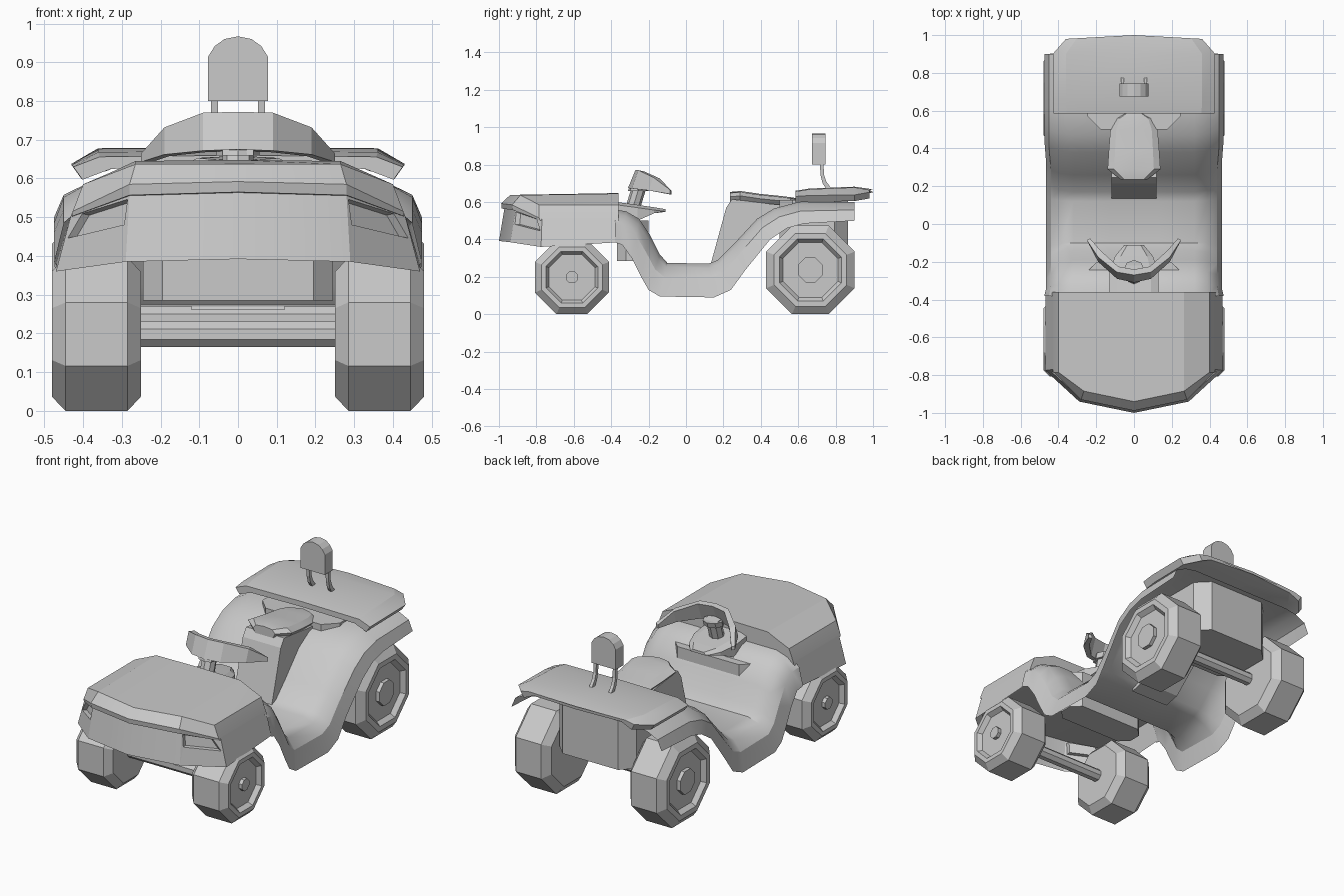
import bpy, bmesh, math
from mathutils import Vector

cube = bpy.data.objects.get("Cube")
if cube:
    bpy.data.objects.remove(cube, do_unlink=True)

grey = bpy.data.materials.new("plain_grey")
grey.use_nodes = True
colour = (0.588, 0.588, 0.588, 1)
grey.diffuse_color = colour
for node in grey.node_tree.nodes:
    if node.type == 'BSDF_PRINCIPLED':
        node.inputs["Base Color"].default_value = colour


def build(name, verts, faces, smooth=0, sheet=False, fill=False):
    """Make an object; open sheets are turned to face up."""
    mesh = bpy.data.meshes.new(name)
    mesh.from_pydata([tuple(v) for v in verts], [], faces)
    bm = bmesh.new()
    bm.from_mesh(mesh)
    bmesh.ops.remove_doubles(bm, verts=bm.verts, dist=0.0005)
    if fill:
        bmesh.ops.holes_fill(bm, edges=bm.edges, sides=0)
    bmesh.ops.recalc_face_normals(bm, faces=bm.faces)
    if sheet and sum(f.normal.z * f.calc_area() for f in bm.faces) < 0:
        bmesh.ops.reverse_faces(bm, faces=bm.faces)
    bm.to_mesh(mesh)
    bm.free()
    mesh.materials.append(grey)
    obj = bpy.data.objects.new(name, mesh)
    bpy.context.collection.objects.link(obj)
    if smooth:
        bpy.ops.object.select_all(action='DESELECT')
        obj.select_set(True)
        bpy.context.view_layer.objects.active = obj
        bpy.ops.object.shade_smooth_by_angle(angle=math.radians(smooth))
    return obj


def sym(half):
    """Mirror points running from the centre outwards."""
    return [(-p[0], *p[1:]) for p in reversed(half[1:])] + list(half)


def grid(name, rows, around=False, along=False, caps=False, skip=(), **kw):
    """Skin rows of points; optionally close each row, or last to first."""
    n, m = len(rows[0]), len(rows)
    faces = []
    for r in range(m if along else m - 1):
        for c in range(n if around else n - 1):
            if c not in skip:
                a, b, d = r * n, (r + 1) % m * n, (c + 1) % n
                faces.append((a + c, a + d, b + d, b + c))
    if caps:
        faces += [tuple(range(n)), tuple(range((m - 1) * n, m * n))]
    return build(name, [p for row in rows for p in row], faces, **kw)


def prism(name, pts, axis, a, b):
    """Extrude a flat outline along one axis."""
    rows = []
    for t in (a, b):
        row = []
        for p in pts:
            q = list(p)
            q.insert(axis, t)
            row.append(q)
        rows.append(row)
    return grid(name, rows, around=True, caps=True)


def lathe(name, profile, y, z, side=1):
    """Eight sided turning about the x axis; profile is (x, flat radius)."""
    rows = []
    for x, r in profile:
        r /= math.cos(math.pi / 8)
        ring = [math.pi / 8 + i * math.pi / 4 for i in range(8)]
        rows.append([(side * x, y + r * math.cos(t), z + r * math.sin(t)) for t in ring])
    return grid(name, rows, around=True, caps=True)


# Wrap-over body tub: crown line (y, z) and skirt edge (y, z) at each station
stations = [
    (-.38, .56, -.38, .385), (-.32, .55, -.34, .37), (-.25, .51, -.29, .3),
    (-.19, .42, -.24, .2), (-.14, .32, -.2, .13), (-.1, .275, -.14, .095),
    (.12, .27, .15, .09), (.17, .29, .24, .13), (.26, .38, .32, .24),
    (.38, .51, .45, .4), (.47, .565, .54, .46), (.6, .6, .63, .485), (.9, .6, .9, .5)]
rows = []
for yt, zt, yb, zb in stations:
    wide = .465 if abs(yt) < .35 else .475
    half = [(x, yt, zt) for x in (0, .13, .32)]
    for x, f in ((.39, .13), (wide - .025, .42), (wide, 1)):
        half.append((x, yt + (yb - yt) * f, zt + (zb - zt) * f))
    rows.append(sym(half))
grid("body_tub", rows, smooth=30, sheet=True)

# Front shell, with open panels for the headlights
top = [(0, -.97, .57), (.28, -.91, .56), (.43, -.77, .51), (.43, -.36, .51)]
low = [(0, -1, .392), (.29, -.94, .385), (.47, -.775, .36), (.468, -.36, .385)]
grid("front_shell", [sym(top), sym(low)], skip=(1, 4), smooth=35, sheet=True)

# Recessed headlights that fill the open panels
A, B, C, D = [Vector(p) for p in (top[1], top[2], low[2], low[1])]
inward = Vector((-.012, .016, -.002))


def on_panel(u, v):
    return A.lerp(B, u).lerp(D.lerp(C, u), v)


rim = [on_panel(*uv) for uv in ((.03, .07), (.8, .07), (.95, .44), (.06, .44))]
middle = sum(rim, Vector()) / 4
lens = [p.lerp(middle, .14) + inward for p in rim]
verts = [A, B, C, D] + rim + lens
faces = [(k + i, k + (i + 1) % 4, k + 4 + (i + 1) % 4, k + 4 + i)
         for k in (0, 4) for i in range(4)] + [(8, 9, 10, 11)]
for side, label in ((1, "left"), (-1, "right")):
    build(label + "_headlight", [(side * v.x, v.y, v.z) for v in verts], faces, sheet=True)

# Hood lid: rear ridge, top edge, rim, lower rim, underside
back = -.36
lid = [
    [(0, back, .648), (.265, back, .645), (.33, back, .615), (.4, back, .585)],
    [(0, -.94, .638), (.265, -.885, .637), (.4, -.785, .585), (.4, back, .585)],
    [(0, -.988, .592), (.28, -.93, .585), (.427, -.785, .515), (.427, back, .515)],
    [(0, -.985, .565), (.28, -.925, .557), (.43, -.78, .502), (.43, back, .502)],
    [(0, back, .5), (.265, back, .5), (.33, back, .5), (.43, back, .502)]]
grid("hood_lid", [sym(r) for r in lid], along=True, fill=True, smooth=20)

# Dashboard tongue behind the hood
tongue = [(-.37, .13, .6, .53), (-.26, .13, .585, .5), (-.17, .1, .572, .54), (-.11, .05, .562, .55)]
grid("dashboard", [[(-w, y, b), (w, y, b), (w, y, t - .015), (w * .7, y, t),
                    (-w * .7, y, t), (-w, y, t - .015)] for y, w, t, b in tongue],
     around=True, caps=True)

# Crescent steering bar, tapering to its tips: x, top y, top z, lower y, lower z, depth
bar = [(0, -.27, .772, -.31, .675, .03), (.09, -.255, .77, -.29, .672, .03),
       (.19, -.175, .732, -.2, .662, .035), (.25, -.085, .665, -.085, .643, .008)]
half = [[(x, yt, zt), (x, yb, zb), (x * .93, yb + d, zb - .004), (x * .93, yt + d, zt - .006)]
        for x, yt, zt, yb, zb, d in bar]
rows = [[(-p[0], p[1], p[2]) for p in r] for r in reversed(half[1:])] + half
grid("steering_bar", rows, around=True, caps=True)

# Steering column, hub and spoke
for name, r, start, end in (("steering_column", .04, (-.29, .55), (-.255, .665)),
                            ("steering_hub", .055, (-.255, .66), (-.245, .69))):
    rows = [[(r * math.cos(k * math.pi / 4), y + r * math.sin(k * math.pi / 4), z)
             for k in range(8)] for y, z in (start, end)]
    grid(name, rows, around=True, caps=True)
prism("steering_spoke", [(-.3, .66), (-.22, .66), (-.22, .69), (-.29, .7)], 0, -.04, .04)

# Seat base and cushion
prism("seat_base", [(.13, .26), (.215, .57), (.245, .615), (.45, .59), (.56, .58), (.22, .28)], 0, -.12, .12)
cushion = [(.235, .07, .648, .602), (.29, .14, .653, .598), (.4, .133, .637, .585),
           (.5, .125, .627, .58), (.56, .1, .62, .58), (.587, .05, .615, .585)]
grid("seat_cushion", [sym([(0, y, t + .006), (w * .75, y, t), (w, y, t - .02), (w * .8, y, b)])
                      for y, w, t, b in cushion], around=True, caps=True, smooth=25)

# Rear rack: a bent slab, cut in at the rear corners (y, bow, width, crown, edge)
rack = [(.585, 0, .425, .66, .63), (.66, 0, .43, .672, .635), (.9, 0, .43, .682, .638), (.98, .02, .36, .668, .652)]
rows = []
for y, bow, w, t, e in rack:
    over = [(0, y + bow, t), (w * .84, y + bow * .16, t - .004), (w, y, e)]
    under = [(w * .945, y, e - .033), (w * .77, y, e + .005 - .01), (0, y + bow, e)]
    upper = sym(over)
    rows.append(upper + under + [(-p[0], p[1], p[2]) for p in reversed(under[:-1])])
grid("rear_rack", rows, around=True, caps=True, smooth=20)

# Chamfered boxes beneath the body
for name, y0, y1, cut, z0, z1 in (("rear_box", .5, .865, .07, .3, .61),
                                  ("front_box", -.37, -.2, .05, .285, .5)):
    w = .245
    prism(name, [(w, y0 + cut), (w, y1 - cut), (w - cut, y1), (cut - w, y1),
                 (-w, y1 - cut), (-w, y0 + cut), (cut - w, y0), (w - cut, y0)], 2, z0, z1)

# Backrest with rounded top on two curved stalks
prism("backrest", sym([(0, .967), (.035, .96), (.06, .942), (.077, .915), (.077, .8)]), 1, .675, .745)
stalk = [(.715, .81), (.735, .81), (.738, .745), (.75, .71), (.775, .675), (.75, .67), (.73, .7), (.72, .74)]
for side in (1, -1):
    prism("backrest_stalk", stalk, 0, side * .052, side * .07)

# Wheels and axles: position, height (also the radius) and hub cap radius
for place, y, r, cap in (("front", -.61, .198, .032), ("rear", .665, .237, .066)):
    profile = [(.25, r * .81), (.285, r), (.445, r), (.48, r * .82), (.48, r * .7),
               (.455, r * .62), (.455, cap), (.476, cap)]
    for side, label in ((1, "left"), (-1, "right")):
        lathe(f"{place}_{label}_wheel", profile, y, r, side)
    lathe(place + "_axle", [(-.26, .033), (.26, .033)], y, r)
